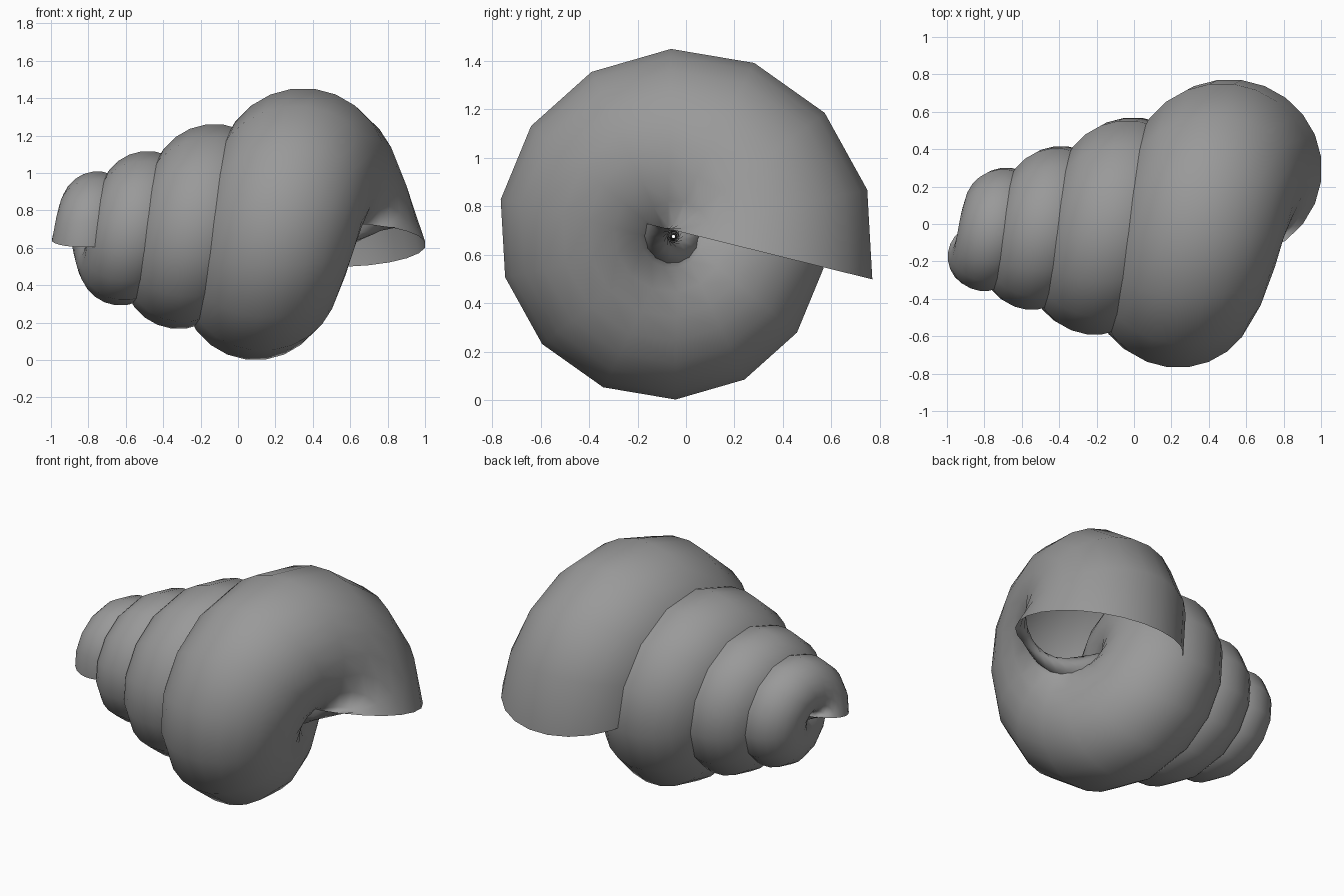
import bpy
import bmesh
from math import radians, cos, pi
from mathutils import Matrix, Vector

cube = bpy.data.objects.get("Cube")
if cube:
    bpy.data.objects.remove(cube, do_unlink=True)

SIDES = 24            # sides of the tube
STEPS_PER_TURN = 14   # rings in one whorl
STEPS = 50            # rings from mouth to tip
SHRINK = 0.98         # size ratio between rings
APEX = Vector((-1.575, -0.052, 0.675))

# Shell colour
grey = bpy.data.materials.new("shell_grey")
grey.use_nodes = True
colour = (0.32, 0.32, 0.32, 1)
grey.diffuse_color = colour
grey.node_tree.nodes["Principled BSDF"].inputs["Base Color"].default_value = colour

# Mouth ring: a circle in a tilted plane beside the coiling axis
bm = bmesh.new()
mouth = (Matrix.Translation((0.51, APEX.y, APEX.z))
         @ Matrix.Rotation(radians(-13.9), 4, 'X')
         @ Matrix.Translation((0, 0.349, 0.026))
         @ Matrix.Rotation(pi / SIDES, 4, 'Z'))
bmesh.ops.create_circle(bm, segments=SIDES, radius=0.491 / cos(pi / SIDES), matrix=mouth)

# Coil: each ring is the last one turned and shrunk about the apex
step = (Matrix.Translation(APEX)
        @ Matrix.Rotation(2 * pi / STEPS_PER_TURN, 4, 'X')
        @ Matrix.Scale(SHRINK, 4)
        @ Matrix.Translation(-APEX))
ring = bm.edges[:]
for _ in range(STEPS):
    made = bmesh.ops.extrude_edge_only(bm, edges=ring)["geom"]
    verts = [g for g in made if isinstance(g, bmesh.types.BMVert)]
    new = set(verts)
    ring = [g for g in made if isinstance(g, bmesh.types.BMEdge)
            and all(v in new for v in g.verts)]
    bmesh.ops.transform(bm, matrix=step, verts=verts)

bmesh.ops.recalc_face_normals(bm, faces=bm.faces[:])
for face in bm.faces:
    face.smooth = True

mesh = bpy.data.meshes.new("spiral_shell")
bm.to_mesh(mesh)
bm.free()
mesh.materials.append(grey)
shell = bpy.data.objects.new("spiral_shell", mesh)
bpy.context.collection.objects.link(shell)
